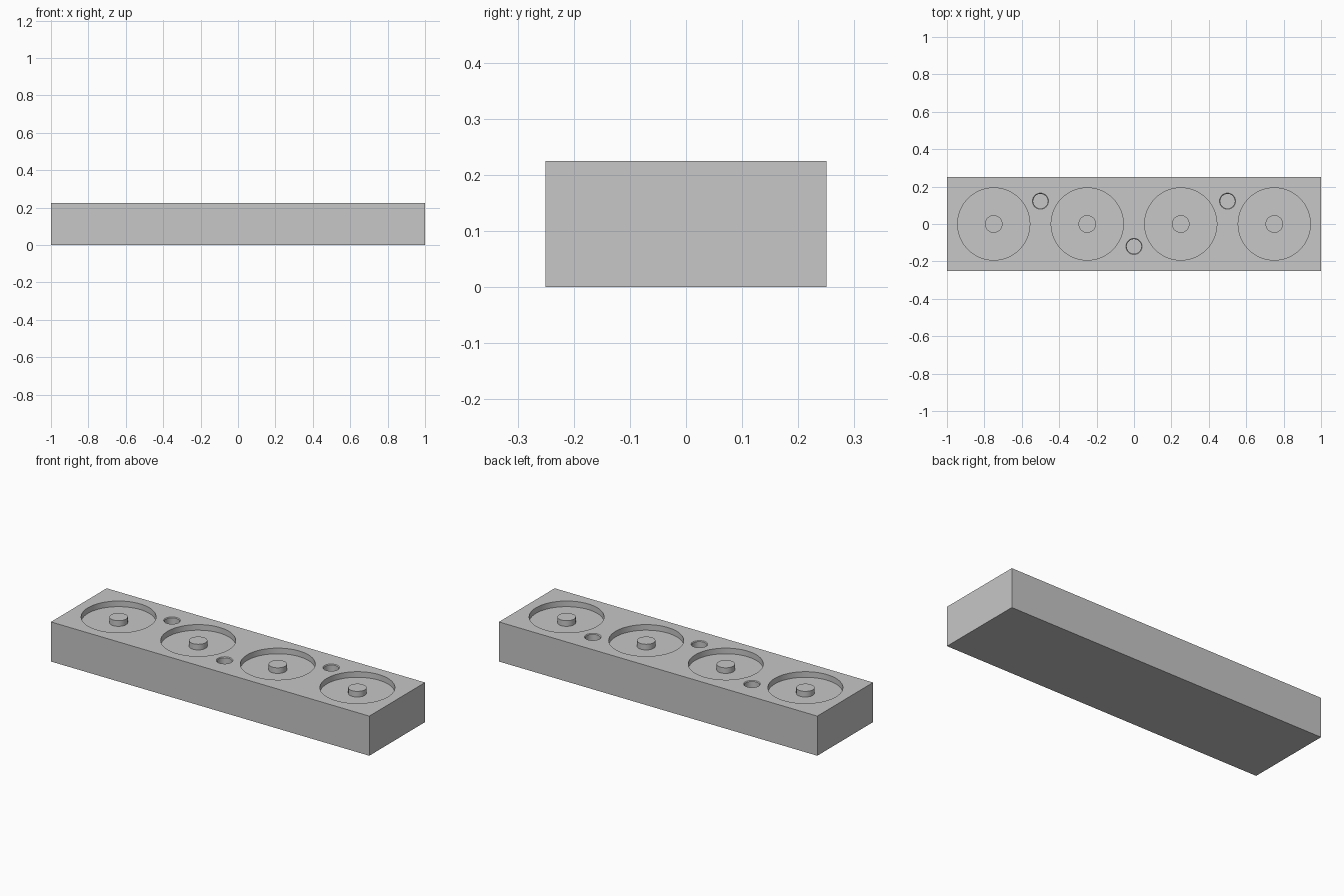
import bpy
import bmesh
from math import pi, cos, sin

old = bpy.data.objects.get("Cube")
if old:
    bpy.data.objects.remove(old, do_unlink=True)

LENGTH, WIDTH, HEIGHT = 2.0, 0.5, 0.225
FLOOR = HEIGHT - 0.032
POCKET_R, PEG_R, HOLE_R = 0.193, 0.047, 0.039
SIDES = 64

grey = bpy.data.materials.new("plain grey")
grey.use_nodes = True
colour = (0.57, 0.57, 0.57, 1)
grey.diffuse_color = colour
grey.node_tree.nodes["Principled BSDF"].inputs["Base Color"].default_value = colour


def make_object(name, bm):
    bmesh.ops.recalc_face_normals(bm, faces=bm.faces)
    mesh = bpy.data.meshes.new(name)
    bm.to_mesh(mesh)
    bm.free()
    mesh.materials.append(grey)
    obj = bpy.data.objects.new(name, mesh)
    bpy.context.collection.objects.link(obj)
    return obj


def turned(name, profile, x, y):
    """Closed round solid from (radius, height) rings, bottom to top."""
    bm = bmesh.new()
    rings = []
    for r, z in profile:
        rings.append([bm.verts.new((x + r * cos(2 * pi * i / SIDES),
                                    y + r * sin(2 * pi * i / SIDES), z))
                      for i in range(SIDES)])
    bm.faces.new(rings[0])
    bm.faces.new(rings[-1])
    for low, high in zip(rings, rings[1:]):
        for i in range(SIDES):
            j = (i + 1) % SIDES
            bm.faces.new((low[i], low[j], high[j], high[i]))
    return make_object(name, bm)


def smooth(obj):
    bpy.ops.object.select_all(action="DESELECT")
    obj.select_set(True)
    bpy.context.view_layer.objects.active = obj
    bpy.ops.object.shade_smooth_by_angle(angle=pi / 6)


# Solid block
bm = bmesh.new()
bmesh.ops.create_cube(bm, size=1)
bmesh.ops.scale(bm, vec=(LENGTH, WIDTH, HEIGHT), verts=bm.verts)
bmesh.ops.translate(bm, vec=(0, 0, HEIGHT / 2), verts=bm.verts)
block = make_object("block", bm)

# Four round pockets
pocket_x = [-0.75, -0.25, 0.25, 0.75]
cutters = [turned("pocket_cutter", [(POCKET_R, FLOOR), (POCKET_R, HEIGHT + 0.05)], x, 0)
           for x in pocket_x]

# Three blind holes with a small bevel at the mouth
bevel = 0.004
hole_profile = [(HOLE_R, HEIGHT - 0.125), (HOLE_R, HEIGHT - bevel),
                (HOLE_R + 2 * bevel, HEIGHT + bevel)]
for x, y in [(-0.5, 0.122), (0.5, 0.122), (0, -0.12)]:
    cutters.append(turned("hole_cutter", hole_profile, x, y))

# Cut, then discard the cutters
for cutter in cutters:
    mod = block.modifiers.new("cut", "BOOLEAN")
    mod.operation = "DIFFERENCE"
    mod.solver = "EXACT"
    mod.object = cutter
    cutter.hide_render = True
    bpy.context.view_layer.objects.active = block
    bpy.ops.object.modifier_apply(modifier=mod.name)
    bpy.data.objects.remove(cutter, do_unlink=True)
smooth(block)

# Centre peg in each pocket, level with the top
for x in pocket_x:
    smooth(turned("centre_peg", [(PEG_R, FLOOR), (PEG_R, HEIGHT)], x, 0))
